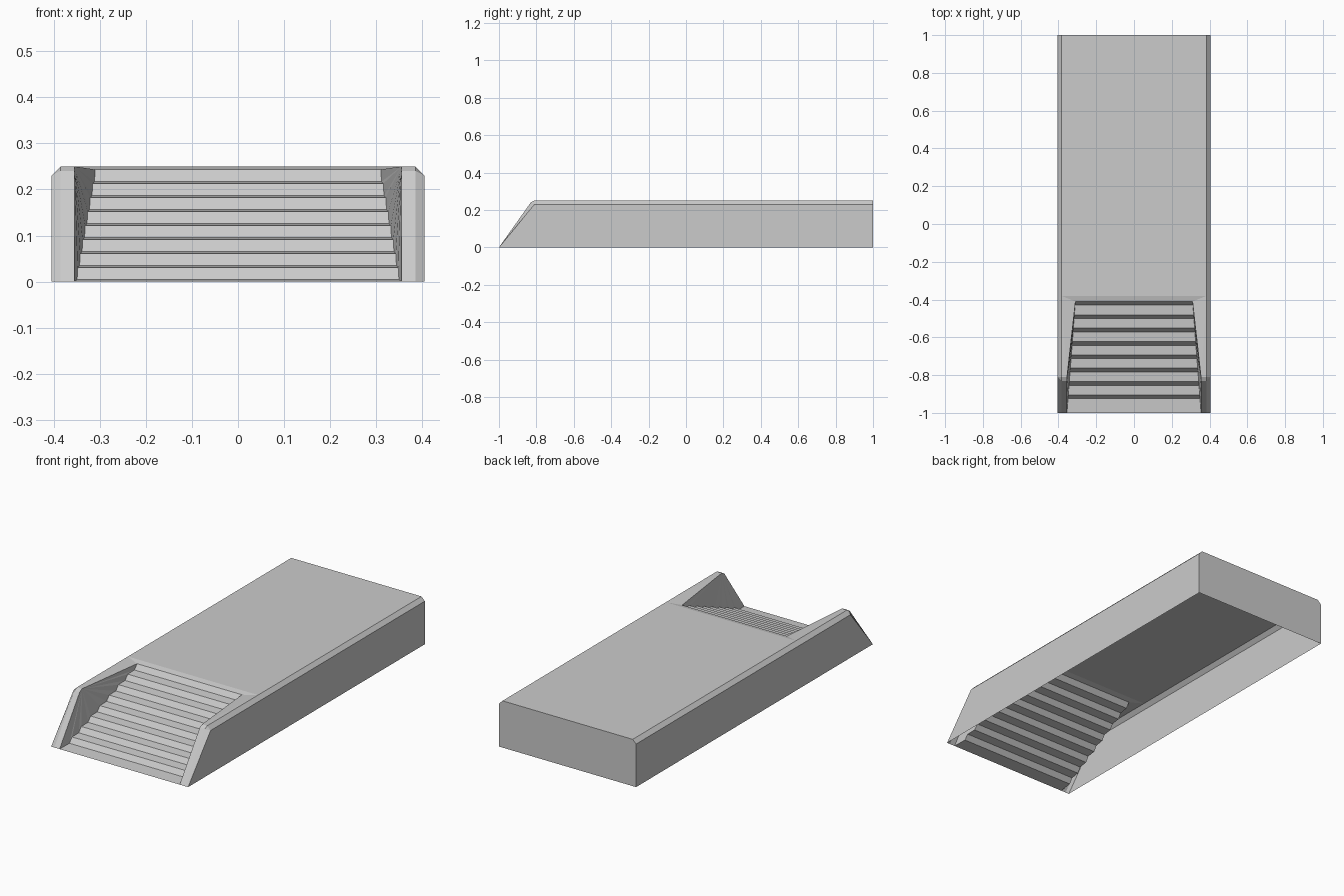
import bpy, bmesh

if "Cube" in bpy.data.objects:
    bpy.data.objects.remove(bpy.data.objects["Cube"])


def build(name, half_faces, strips):
    """half_faces: polygons on +x, mirrored to -x; strips: edges joined to their mirror image."""
    bm = bmesh.new()

    def add(pts):
        bm.faces.new([bm.verts.new(p) for p in pts])

    def flip(p):
        return (-p[0], p[1], p[2])

    for f in half_faces:
        add(f)
        add([flip(p) for p in reversed(f)])
    for a, b in strips:
        add([flip(a), a, b, flip(b)])
    bmesh.ops.remove_doubles(bm, verts=bm.verts, dist=0.0005)
    bmesh.ops.recalc_face_normals(bm, faces=bm.faces)
    # keep the visible upper side of the open shell facing up
    if sum(f.normal.z * f.calc_area() for f in bm.faces) < 0:
        bmesh.ops.reverse_faces(bm, faces=bm.faces)
    mesh = bpy.data.meshes.new(name)
    bm.to_mesh(mesh)
    bm.free()
    ob = bpy.data.objects.new(name, mesh)
    bpy.context.collection.objects.link(ob)
    return ob


# Step profile along the tapering side of the stairs
def side(y, z):
    return (0.355 - 0.045 * (y + 1) / 0.59, y, z)


steps = [side(-1, 0)]
for i in range(8):
    y, z = -0.925 + 0.0707 * i, 0.0304 * i
    steps += [side(y, z + 0.004), side(y + 0.02, z + 0.0304)]

# Key corners on the right half
foot_in, foot_mid, foot_out = steps[0], (0.385, -1, 0), (0.405, -1, 0)
nose_in, nose_mid = (0.355, -0.83, 0.24), (0.385, -0.83, 0.24)
top_in, top_mid = (0.355, -0.81, 0.25), (0.385, -0.81, 0.25)
shoulder = (0.405, -0.81, 0.23)
landing, landing_back = steps[-1], (0.385, -0.38, 0.25)
back_top, back_shoulder, back_foot = (0.385, 1, 0.25), (0.405, 1, 0.23), (0.405, 1, 0)

half = [
    # sloping curb front with bevelled nose
    [foot_in, foot_mid, nose_mid, nose_in],
    [foot_mid, foot_out, shoulder, nose_mid],
    [nose_in, nose_mid, top_mid, top_in],
    [nose_mid, shoulder, top_mid],
    # curb top beside the stairs
    [top_in, top_mid, landing_back],
    [top_in, landing_back, landing],
    # chamfered top edge and outer side
    [top_mid, shoulder, back_shoulder, back_top, landing_back],
    [foot_out, back_foot, back_shoulder, shoulder],
    # inner wall beside the stairs
    [foot_in, nose_in, top_in],
]
half += [[top_in, b, a] for a, b in zip(steps, steps[1:])]

# Treads and risers, landing lip, deck, back wall (underside left open)
strips = list(zip(steps, steps[1:]))
strips += [(landing, landing_back), (landing_back, back_top),
           (back_top, back_shoulder), (back_shoulder, back_foot)]

build("stair_block_shell", half, strips)
